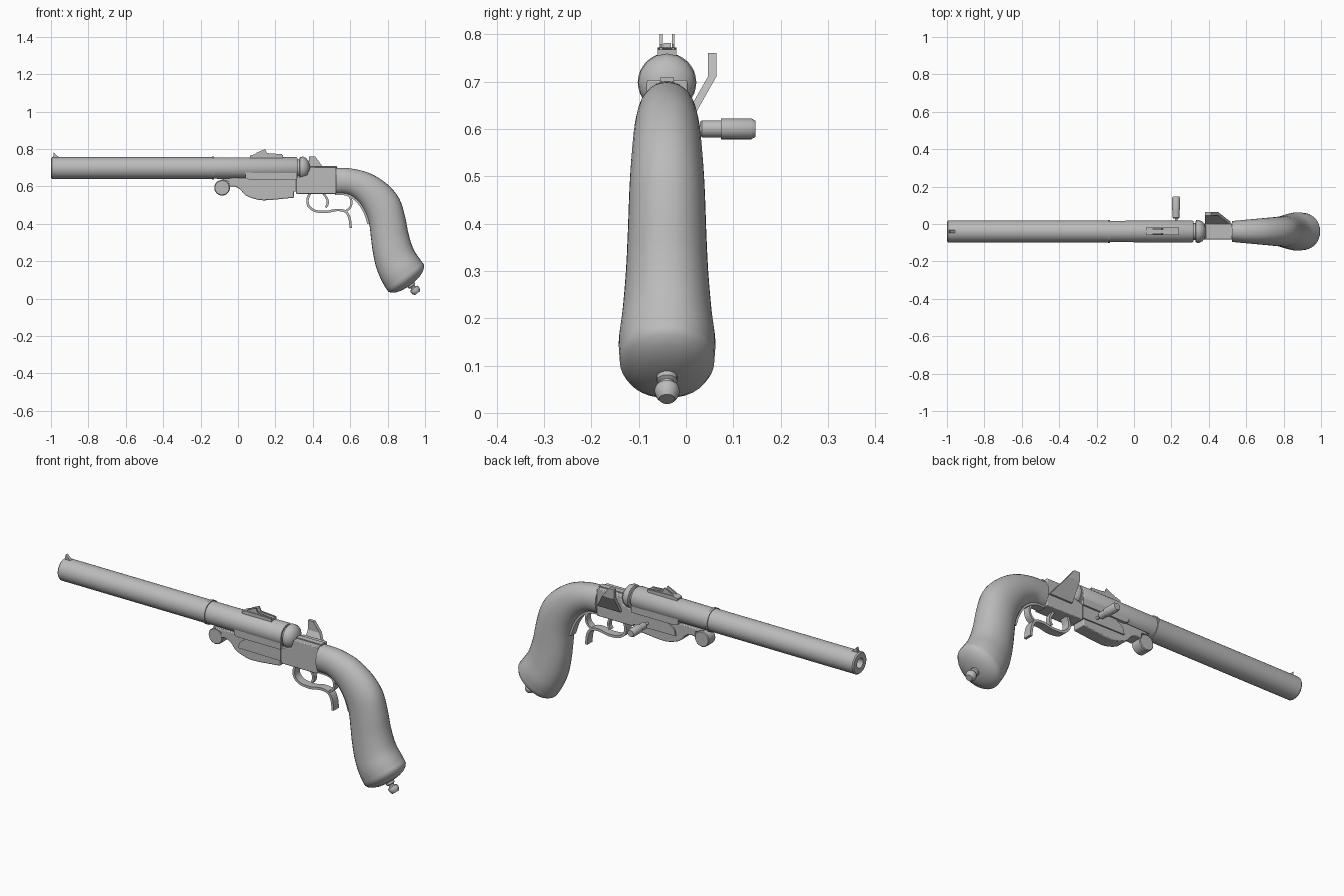
import bpy, bmesh, math
from mathutils import Vector, Matrix

cube = bpy.data.objects.get("Cube")
if cube:
    bpy.data.objects.remove(cube)

MID = -0.04  # centre plane of the pistol
grey = bpy.data.materials.new("plain grey")
grey.use_nodes = True
grey.diffuse_color = (0.5, 0.5, 0.5, 1)
grey.node_tree.nodes["Principled BSDF"].inputs["Base Color"].default_value = (0.5, 0.5, 0.5, 1)


def finish(name, bm, angle=35, bevel=0):
    bmesh.ops.recalc_face_normals(bm, faces=bm.faces)
    mesh = bpy.data.meshes.new(name)
    bm.to_mesh(mesh)
    bm.free()
    mesh.materials.append(grey)
    ob = bpy.data.objects.new(name, mesh)
    bpy.context.collection.objects.link(ob)
    if bevel:
        mod = ob.modifiers.new("soft edges", 'BEVEL')
        mod.width, mod.segments, mod.limit_method = bevel, 2, 'ANGLE'
    bpy.ops.object.select_all(action='DESELECT')
    ob.select_set(True)
    bpy.context.view_layer.objects.active = ob
    bpy.ops.object.shade_smooth_by_angle(angle=math.radians(angle))
    return ob


def spline(pts, steps=6):
    """Smooth curve through points of any dimension."""
    p = [Vector(q) for q in pts]
    p = [2 * p[0] - p[1]] + p + [2 * p[-1] - p[-2]]
    out = []
    for a, b, c, d in zip(p, p[1:], p[2:], p[3:]):
        for i in range(steps):
            t = i / steps
            out.append(0.5 * (2 * b + (c - a) * t + (2 * a - 5 * b + 4 * c - d) * t * t
                              + (3 * b - a - 3 * c + d) * t ** 3))
    return out + [p[-2]]


def prism(name, pts, half, y=MID, bevel=0):
    """Side outline in x, z pushed out along y."""
    bm = bmesh.new()
    face = bm.faces.new([bm.verts.new((q[0], y - half, q[1])) for q in pts])
    ext = bmesh.ops.extrude_face_region(bm, geom=[face])
    bmesh.ops.translate(bm, vec=(0, 2 * half, 0),
                        verts=[v for v in ext["geom"] if isinstance(v, bmesh.types.BMVert)])
    return finish(name, bm, 35, bevel)


def ribbon(name, pts, thick, half):
    """Curved strap following a path in x, z."""
    path = spline(pts)
    left, right = [], []
    for i, q in enumerate(path):
        d = (path[min(i + 1, len(path) - 1)] - path[max(i - 1, 0)]).normalized()
        n = Vector((-d.y, d.x)) * thick / 2
        left.append(q + n)
        right.append(q - n)
    return prism(name, left + right[::-1], half)


def bridge(bm, rings):
    for a, b in zip(rings, rings[1:]):
        for i in range(len(a)):
            j = (i + 1) % len(a)
            bm.faces.new((a[i], a[j], b[j], b[i]))


def lathe(name, profile, origin, axis, sides=32, angle=35):
    """Turned part: (distance along axis, radius) pairs."""
    turn = Vector(axis).to_track_quat('Z', 'Y').to_matrix().to_4x4()
    place = Matrix.Translation(origin) @ turn
    bm = bmesh.new()
    rings = []
    for h, r in profile:
        rings.append([bm.verts.new(place @ Vector((r * math.cos(k * math.tau / sides),
                                                   r * math.sin(k * math.tau / sides), h)))
                      for k in range(sides)])
    bridge(bm, rings)
    bm.faces.new(rings[0])
    bm.faces.new(rings[-1])
    return finish(name, bm, angle)


# Barrel with a bored muzzle, ring and thicker rear section
lathe("barrel", [(0.12, 0.026), (0, 0.026), (0, 0.053), (0.006, 0.058), (0.86, 0.058),
                 (0.86, 0.062), (0.872, 0.062), (0.872, 0.057), (1.31, 0.059), (1.318, 0.054)],
      (-1, MID, 0.698), (1, 0, 0))
prism("barrel_flat", [(0.04, 0.645), (0.06, 0.637), (0.315, 0.637), (0.315, 0.69), (0.04, 0.69)], 0.052)

# Breech block behind the barrel
lathe("breech_neck", [(0, 0.045), (0.03, 0.045)], (0.31, MID, 0.698), (1, 0, 0))
lathe("breech_dome", [(0, 0.05), (0.004, 0.06), (0.02, 0.061), (0.036, 0.054), (0.048, 0.04), (0.056, 0.02)],
      (0.328, MID, 0.698), (1, 0, 0), 16, 45)

# Sights
prism("front_sight", [(-0.99, 0.75), (-0.985, 0.781), (-0.957, 0.755), (-0.957, 0.75)], 0.008)
prism("rear_sight_base", [(0.065, 0.75), (0.065, 0.764), (0.09, 0.772), (0.24, 0.768), (0.24, 0.75)], 0.02)
for side, s in (("left", 1), ("right", -1)):
    prism(side + "_sight_leaf", [(0.08, 0.765), (0.1, 0.78), (0.145, 0.8), (0.155, 0.778), (0.235, 0.772),
                                 (0.235, 0.765)], 0.003, MID + s * 0.013)

# Receiver and fore-end
prism("receiver", [(0.31, 0.56), (0.525, 0.56), (0.525, 0.703), (0.385, 0.703), (0.37, 0.66),
                   (0.31, 0.645)], 0.043, bevel=0.004)
prism("receiver_top_strip", [(0.38, 0.7), (0.53, 0.7), (0.53, 0.708), (0.38, 0.708)], 0.015)
fore_bottom = spline([(-0.05, 0.598), (-0.02, 0.6), (0.01, 0.585), (0.04, 0.553), (0.09, 0.533),
                      (0.15, 0.526), (0.3, 0.54)])
prism("fore_end", [(-0.1, 0.642), (-0.05, 0.625)] + fore_bottom + [(0.3, 0.645), (0, 0.645)], 0.036, bevel=0.006)
prism("side_plate", spline([(0.06, 0.575), (0.07, 0.61), (0.12, 0.642)], 4)
      + [Vector((0.31, 0.642)), Vector((0.31, 0.572))], 0.043)
lathe("fore_scroll", [(0, 0.038), (0.004, 0.042), (0.056, 0.042), (0.06, 0.038)],
      (-0.085, MID - 0.03, 0.593), (0, 1, 0), 24)

# Cocking knob on the left side
lathe("side_knob", [(0, 0.007), (0.04, 0.007), (0.04, 0.015), (0.044, 0.018), (0.084, 0.018),
                    (0.084, 0.022), (0.148, 0.022), (0.157, 0.017)], (0.225, -0.01, 0.6), (0, 1, 0), 24)

# Bent hammer plate standing off the left side
bm = bmesh.new()
rings = []
for x0, x1, y, z in ((0.38, 0.515, 0.004, 0.62), (0.38, 0.45, 0.055, 0.71), (0.38, 0.412, 0.055, 0.76)):
    rings.append([bm.verts.new(c) for c in ((x0, y - 0.009, z), (x1, y - 0.009, z),
                                            (x1, y + 0.009, z), (x0, y + 0.009, z))])
bridge(bm, rings)
bm.faces.new(rings[0])
bm.faces.new(rings[-1])
finish("hammer", bm, 20)

# Trigger, guard and grip strap
ribbon("trigger", [(0.455, 0.565), (0.475, 0.535), (0.48, 0.51), (0.47, 0.488)], 0.012, 0.012)
ribbon("trigger_guard", [(0.385, 0.565), (0.372, 0.53), (0.378, 0.495), (0.41, 0.47), (0.47, 0.464),
                         (0.53, 0.474), (0.575, 0.465), (0.596, 0.43), (0.603, 0.378)], 0.013, 0.022)
ribbon("guard_spur", [(0.592, 0.555), (0.607, 0.52), (0.6, 0.488), (0.575, 0.466)], 0.011, 0.018)
ribbon("grip_strap", [(0.52, 0.561), (0.58, 0.556), (0.635, 0.523), (0.675, 0.465), (0.698, 0.4)], 0.012, 0.022)

# Grip: back edge x, z, front edge x, z, half width
sections = spline([(0.525, 0.7, 0.525, 0.56, 0.056), (0.61, 0.695, 0.59, 0.555, 0.063),
                   (0.71, 0.668, 0.645, 0.515, 0.07), (0.8, 0.61, 0.682, 0.455, 0.076),
                   (0.862, 0.535, 0.702, 0.395, 0.08), (0.893, 0.44, 0.711, 0.325, 0.083),
                   (0.912, 0.345, 0.72, 0.255, 0.087), (0.938, 0.265, 0.738, 0.17, 0.094),
                   (0.97, 0.215, 0.768, 0.095, 0.102), (0.994, 0.182, 0.803, 0.037, 0.1)], 4)
bm = bmesh.new()
rings = []
SIDES = 32


def grip_ring(centre, along, half):
    ring = []
    for k in range(SIDES):
        c, s = math.cos(k * math.tau / SIDES), math.sin(k * math.tau / SIDES)
        x, z = centre + along * c
        ring.append(bm.verts.new((x, MID + half * math.copysign(abs(s) ** 0.9, s), z)))
    rings.append(ring)


for q in sections:
    back, front = Vector(q[:2]), Vector(q[2:4])
    grip_ring((back + front) / 2, (back - front) / 2, q[4])
# Domed butt
centre, along, half = (back + front) / 2, (back - front) / 2, q[4]
out = Vector((along.y, -along.x)).normalized()
for scale, drop in ((0.92, 0.014), (0.75, 0.028), (0.5, 0.038), (0.2, 0.043)):
    grip_ring(centre + out * drop, along * scale, half * scale)
bridge(bm, rings)
bm.faces.new(rings[0])
bm.faces.new(rings[-1])
finish("grip", bm, 40)

# Turned finial on the butt
end = centre + out * 0.035
lathe("butt_finial", [(0, 0.022), (0.018, 0.022), (0.022, 0.014), (0.028, 0.014), (0.034, 0.024),
                      (0.044, 0.027), (0.056, 0.024), (0.066, 0.017)],
      (end.x, MID, end.y), (out.x, 0, out.y), 20)
